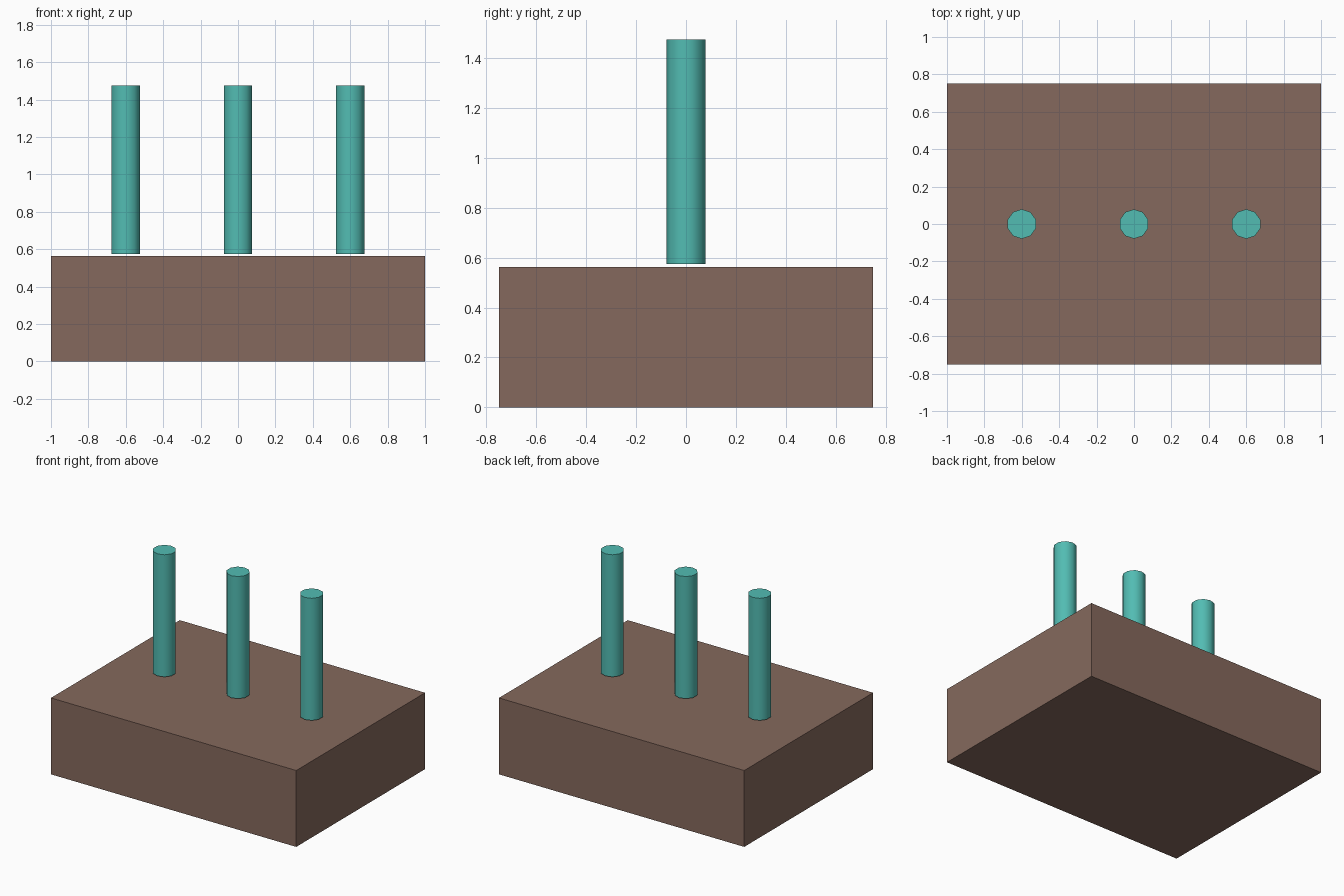
import bpy
import math

if "Cube" in bpy.data.objects:
    bpy.data.objects.remove(bpy.data.objects["Cube"])


def material(name, rgb):
    m = bpy.data.materials.new(name)
    m.diffuse_color = (*rgb, 1.0)
    m.use_nodes = True
    m.node_tree.nodes["Principled BSDF"].inputs["Base Color"].default_value = m.diffuse_color
    return m


brown = material("brown", (0.235, 0.141, 0.109))
teal = material("teal", (0.085, 0.503, 0.448))

# Block base
bpy.ops.mesh.primitive_cube_add(size=1, location=(0, 0, 0.2815))
base = bpy.context.object
base.name = "base_block"
base.scale = (2.0, 1.5, 0.563)
bpy.ops.object.transform_apply(location=False, rotation=False, scale=True)
base.data.materials.append(brown)

# Row of three pegs, hovering just above the block
PEG_BOTTOM, PEG_TOP = 0.575, 1.475
for label, x in (("left", -0.6), ("middle", 0.0), ("right", 0.6)):
    bpy.ops.mesh.primitive_cylinder_add(
        vertices=10, radius=0.079, depth=PEG_TOP - PEG_BOTTOM,
        location=(x, 0, (PEG_BOTTOM + PEG_TOP) / 2))
    peg = bpy.context.object
    peg.name = label + "_peg"
    peg.data.materials.append(teal)
    bpy.ops.object.shade_smooth_by_angle(angle=math.radians(40))
